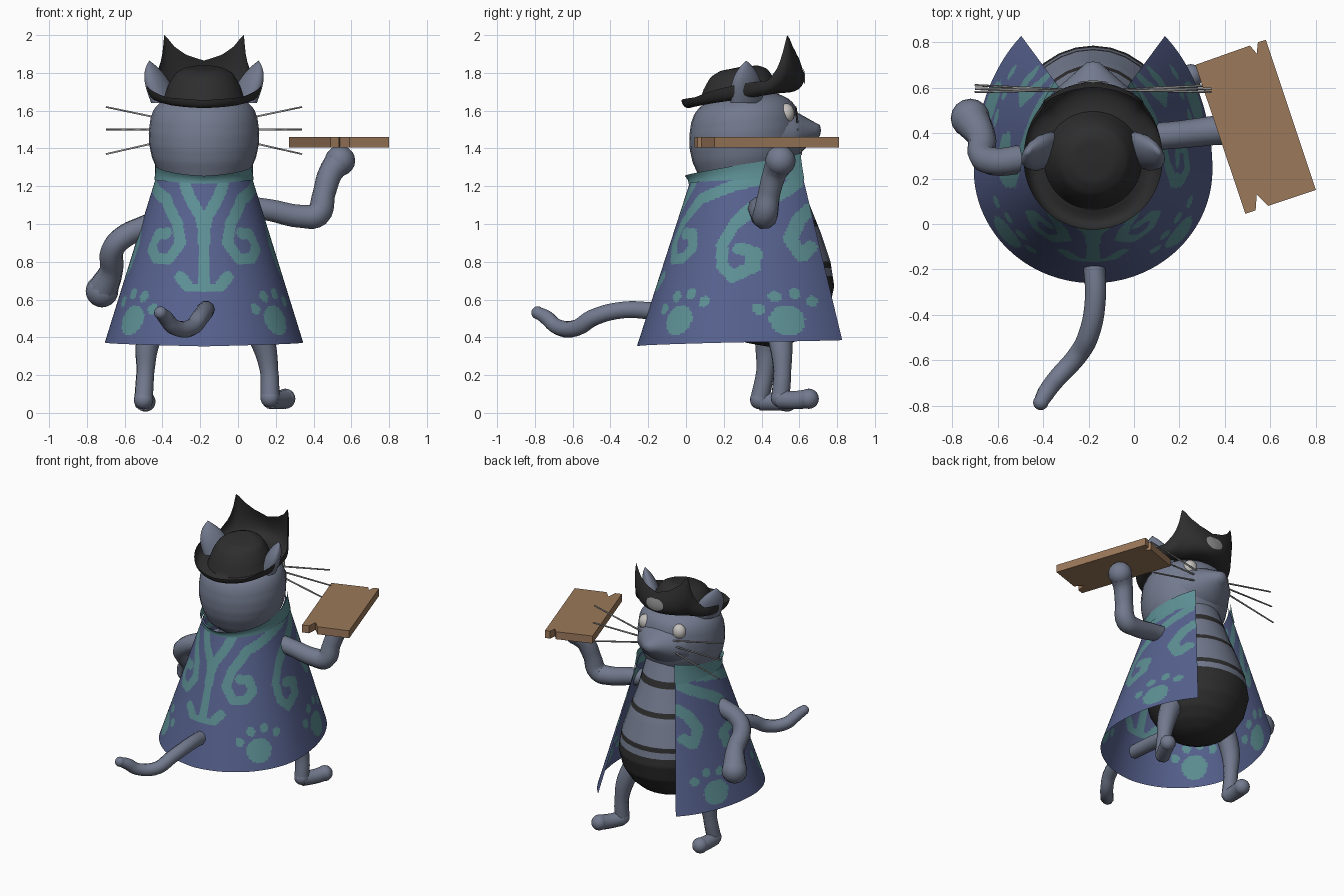
import bpy, bmesh
from math import sin, cos, pi, radians, hypot
from mathutils import Vector

if "Cube" in bpy.data.objects:
    bpy.data.objects.remove(bpy.data.objects["Cube"], do_unlink=True)
CX = -0.18  # body axis


def material(name, *rgb):
    m = bpy.data.materials.new(name)
    m.use_nodes = True
    m.diffuse_color = (*rgb, 1)
    m.node_tree.nodes["Principled BSDF"].inputs["Base Color"].default_value = (*rgb, 1)
    return m


fur = material("blue grey fur", 0.17, 0.195, 0.27)
dark = material("charcoal", 0.027, 0.027, 0.027)
cloth = material("indigo cloth", 0.094, 0.12, 0.27)
teal = material("teal pattern", 0.11, 0.28, 0.30)
wood = material("brown wood", 0.33, 0.19, 0.103)
pale = material("pale eye", 0.55, 0.53, 0.51)
grey = material("grey badge", 0.28, 0.28, 0.28)


def finish(name, bm, mats, rule=None, angle=50):
    bmesh.ops.recalc_face_normals(bm, faces=bm.faces)
    me = bpy.data.meshes.new(name)
    bm.to_mesh(me)
    bm.free()
    ob = bpy.data.objects.new(name, me)
    bpy.context.collection.objects.link(ob)
    for m in mats:
        me.materials.append(m)
    if rule:
        for p in me.polygons:
            p.material_index = rule(p.center)
    bpy.ops.object.select_all(action='DESELECT')
    ob.select_set(True)
    bpy.context.view_layer.objects.active = ob
    bpy.ops.object.shade_smooth_by_angle(angle=radians(angle))


def sheet(name, cols, rows, fn, mats, closed=True, rule=None, cell=None):
    """Surface fn(u, v) with u around and v along, both 0..1."""
    bm = bmesh.new()
    n = cols if closed else cols + 1
    vs = [[bm.verts.new(fn(i / cols, j / rows)) for i in range(n)] for j in range(rows + 1)]
    for j in range(rows):
        for i in range(cols):
            k = (i + 1) % n
            f = bm.faces.new((vs[j][i], vs[j][k], vs[j + 1][k], vs[j + 1][i]))
            if cell:
                f.material_index = cell((i + .5) / cols, (j + .5) / rows)
    if closed:
        bmesh.ops.remove_doubles(bm, verts=bm.verts, dist=0.0002)
    finish(name, bm, mats, rule)


def table(pts, x):
    """Linear lookup of the values in pts = [(x, a, b..)]."""
    for p, q in zip(pts, pts[1:]):
        if x <= q[0]:
            t = max(0, (x - p[0]) / (q[0] - p[0]))
            return [a + (b - a) * t for a, b in zip(p[1:], q[1:])]
    return pts[-1][1:]


def ball(name, at, size, mat):
    bm = bmesh.new()
    bmesh.ops.create_uvsphere(bm, u_segments=16, v_segments=10, radius=1)
    bmesh.ops.scale(bm, vec=size, verts=bm.verts)
    bmesh.ops.translate(bm, vec=at, verts=bm.verts)
    finish(name, bm, [mat])


def tube(name, pts, mat, sides=3, tip=None):
    """Round limb through pts = (x, y, z, radius), with a ball on its end."""
    cu = bpy.data.curves.new(name, 'CURVE')
    cu.dimensions = '3D'
    cu.bevel_depth, cu.bevel_resolution, cu.resolution_u = 1, sides, 5
    cu.use_fill_caps = True
    sp = cu.splines.new('BEZIER')
    sp.bezier_points.add(len(pts) - 1)
    for b, p in zip(sp.bezier_points, pts):
        b.co, b.radius = p[:3], p[3]
        b.handle_left_type = b.handle_right_type = 'AUTO'
    cu.materials.append(mat)
    ob = bpy.data.objects.new(name, cu)
    bpy.context.collection.objects.link(ob)
    bpy.ops.object.select_all(action='DESELECT')
    ob.select_set(True)
    bpy.context.view_layer.objects.active = ob
    bpy.ops.object.convert(target='MESH')
    bpy.ops.object.shade_smooth_by_angle(angle=radians(60))
    if tip:
        ball(tip, pts[-1][:3], [pts[-1][3] * 1.03] * 3, mat)


# Pear-shaped body with dark belly and stripes: z, radius, centre y
BODY = [(.35, 0, .44), (.37, .12, .44), (.41, .2, .44), (.47, .265, .44), (.56, .32, .44),
        (.67, .345, .44), (.8, .325, .44), (.95, .275, .44), (1.1, .225, .43), (1.34, .19, .37)]


def body(u, v):
    z = .35 + .99 * v
    r, y = table(BODY, z)
    return (CX + r * sin(2 * pi * u), y - r * cos(2 * pi * u), z)


def stripes(c):
    return int(c.z < .72 or any(a < c.z < a + .04 for a in (.765, .985, 1.18)))


sheet("body", 28, 90, body, [fur, dark], rule=stripes)

# Head, tilted slightly up toward the face
HEAD = [(1.2, .17), (1.26, .235), (1.35, .275), (1.42, .29), (1.49, .293), (1.56, .283),
        (1.61, .265), (1.65, .225), (1.69, .14), (1.72, 0)]


def head(u, v):
    z = 1.2 + .52 * v
    r, = table(HEAD, z)
    dy = -r * cos(2 * pi * u)
    return (CX + r * sin(2 * pi * u), .31 + dy, z + .09 * dy)


sheet("head", 28, 26, head, [fur])

# Muzzle: length, y, half width, half height, z
MUZZLE = [(0, .46, .24, .19, 1.46), (.4, .59, .165, .115, 1.475), (.75, .67, .075, .055, 1.49),
          (.92, .71, .03, .028, 1.495), (1, .715, 0, 0, 1.495)]


def muzzle(u, v):
    y, w, h, z = table(MUZZLE, v)
    return (CX + w * cos(2 * pi * u), y, z + h * sin(2 * pi * u))


sheet("muzzle", 20, 12, muzzle, [fur])
ball("chin", (CX, .52, 1.405), (.13, .1, .06), fur)
ball("mouth", (CX, .585, 1.425), (.1, .065, .008), dark)

for s, side in ((1, "left"), (-1, "right")):
    ball(side + "_eye", (CX + s * .135, .53, 1.585), (.05, .045, .054), pale)
    for k, dz in enumerate((.12, 0, -.13)):
        tube(f"{side}_whisker_{k}", [(CX + s * .12, .59, 1.5 + dz * .3, .006),
             (CX + s * .52, .595 - dz * .12, 1.5 + dz, .005)], grey, 1)

    # Leaf-shaped ear, wide along a diagonal
    def ear(u, v):
        r = .1 * (1 - v ** 3.2)
        a, b = r * cos(2 * pi * u), r * .55 * sin(2 * pi * u)
        return (CX + s * (.205 + .085 * v - .62 * a + .78 * b), .32 + .78 * a + .62 * b, 1.64 + .225 * v)
    sheet(side + "_ear", 14, 12, ear, [fur])

# Hat: round crown flowing into a brim turned up into two front points
RIM = [(0, 1.655), (40, 1.67), (70, 1.715), (95, 1.745), (120, 1.76), (131, 1.83), (136, 1.89),
       (140.4, 2.0), (144, 1.985), (151, 1.94), (163, 1.895), (180, 1.865)]
CROWN = [(0, 0, 1.83), (.4, .1, 1.825), (.6, .15, 1.8), (.8, .185, 1.745), (1, .215, 1.665)]


def hat(u, v):
    a = 2 * pi * u
    deg = abs((u * 360 + 180) % 360 - 180)
    f = max(0, -cos(a))
    if v <= .5:
        r, z = table(CROWN, v * 2)
        z -= .15 * r * cos(a)
    else:
        t = v * 2 - 1
        rim, = table(RIM, deg)
        r_rim = .305 + .015 * f + max(0, rim - 1.88) * .12
        r = .215 * (1 - t) ** 2 + (.29 + .11 * f) * 2 * t * (1 - t) + r_rim * t * t
        z0 = 1.665 - .03 * cos(a)
        bend = 1.585 + .1 * f + .045 * sin(a) ** 2
        z = z0 * (1 - t) ** 2 + bend * 2 * t * (1 - t) + rim * t * t
    return Vector((CX + r * sin(a), .28 - r * cos(a), z))


def badge(u, v):
    p = hat(.5 + .033 * v * cos(2 * pi * u), .855 + .09 * v * sin(2 * pi * u))
    return p + Vector((0, .007, -.003))


sheet("hat", 100, 32, hat, [dark])
sheet("hat_badge", 20, 5, badge, [grey])

# Cape: open cone, a = angle from the back, t = height fraction
SPAN = radians(143)


def cape_point(a, t, out=0):
    f = abs(a) / SPAN
    mix = lambda p, q: p + (q - p) * t
    rx = mix(.525, .24) + out
    ry = (mix(.5, .275) if cos(a) > 0 else mix(.735, .37)) + out
    z = mix(.352 + .033 * f, 1.235 + .11 * f ** 1.5)
    return Vector((CX + rx * sin(a), mix(.24, .3) - ry * cos(a), z))


# Painted strokes as (degrees from the back, height)
STROKES = [
    [(25, 1.22), (16, 1.14), (3, 1.04), (0, .95), (0, .66), (9, .65), (18, .72)],
    [(112, 1.25), (80, 1.2), (45, 1.13), (26, 1.0), (21, .9), (29, .815), (42, .82), (50, .875),
     (46, .945), (36, .95)],
    [(135, 1.22), (102, 1.1), (86, 1.0), (77, .89), (79, .78), (88, .72), (99, .775), (99, .85),
     (91, .87)],
    [(142, 1.08), (130, 1.02), (122, .92), (128, .83), (136, .88)]]
TOES = [(-.13, .06), (-.05, .125), (.045, .14), (.135, .1)]


def painted(u, v):
    a = (2 * u - 1) * SPAN
    z = cape_point(a, v).z
    r = .525 - .32 * (z - .36)
    deg = abs(a) * 180 / pi
    for paw, stretch in ((52, 1), (115, 1.2)):
        x, y = radians(deg - paw) * r * stretch, z - .49
        if hypot(x / .088, y / .08) < 1 or any(hypot(x - p, y - q) < .03 for p, q in TOES):
            return 1
    if z < .64:
        return 0
    for line in STROKES:
        for p, q in zip(line, line[1:]):
            ax, ay = radians(p[0] - deg) * r, p[1] - z
            dx, dy = radians(q[0] - p[0]) * r, q[1] - p[1]
            t = min(1, max(0, -(ax * dx + ay * dy) / (dx * dx + dy * dy)))
            if hypot(ax + dx * t, ay + dy * t) < .031:
                return 1
    return 0


sheet("cape", 200, 110, lambda u, v: cape_point((2 * u - 1) * SPAN, v), [cloth, teal],
      closed=False, cell=painted)


def collar(u, v):
    a = (2 * u - 1) * SPAN
    f = abs(a) / SPAN
    p = cape_point(a, .975 - .09 * f * f + (.025 + .09 * f * f) * v, .006 + .026 * v * v * (1 - f * .7))
    return p + Vector((0, 0, v * (.02 + .01 * f)))


sheet("collar", 40, 4, collar, [teal], closed=False)

# Limbs and tail
tube("left_arm", [(-.05, .38, 1.1, .06), (.16, .39, 1.075, .06), (.34, .41, 1.04, .064),
     (.42, .42, 1.05, .068), (.455, .44, 1.16, .06), (.49, .47, 1.27, .065),
     (.54, .5, 1.335, .078)], fur, tip="left_hand")
tube("right_arm", [(-.33, .33, 1.05, .06), (-.48, .29, .99, .062), (-.62, .275, .92, .062),
     (-.665, .3, .86, .062), (-.67, .38, .76, .062), (-.72, .465, .645, .084)], fur, tip="right_hand")
tube("left_leg", [(.03, .46, .58, .08), (.13, .5, .38, .065), (.165, .51, .22, .048),
     (.17, .5, .08, .05)], fur, tip="left_heel")
tube("left_foot", [(.17, .5, .07, .05), (.215, .58, .068, .05), (.25, .65, .075, .052)], fur, tip="left_toe")
tube("right_leg", [(-.38, .44, .58, .08), (-.475, .43, .38, .065), (-.49, .42, .22, .048),
     (-.5, .39, .07, .05)], fur, tip="right_heel")
tube("right_foot", [(-.5, .39, .06, .05), (-.5, .47, .06, .05), (-.49, .535, .06, .052)], fur, tip="right_toe")
tube("tail", [(-.18, .12, .52, .05), (-.175, -.18, .54, .048), (-.17, -.33, .545, .046),
     (-.2, -.49, .505, .046), (-.25, -.58, .45, .045), (-.34, -.68, .455, .042),
     (-.385, -.74, .505, .04), (-.41, -.785, .53, .033)], fur, tip="tail_tip")

# Notched plank carried on the left hand
OUTLINE = [(.27, .7), (.51, .785), (.54, .75), (.545, .8), (.58, .81), (.8, .15), (.59, .08),
           (.54, .13), (.535, .06), (.49, .045)]
bm = bmesh.new()
face = bm.faces.new([bm.verts.new((x, y, 1.405)) for x, y in OUTLINE])
top = bmesh.ops.extrude_face_region(bm, geom=[face])["geom"]
bmesh.ops.translate(bm, vec=(0, 0, .055), verts=[g for g in top if isinstance(g, bmesh.types.BMVert)])
finish("plank", bm, [wood], angle=20)
